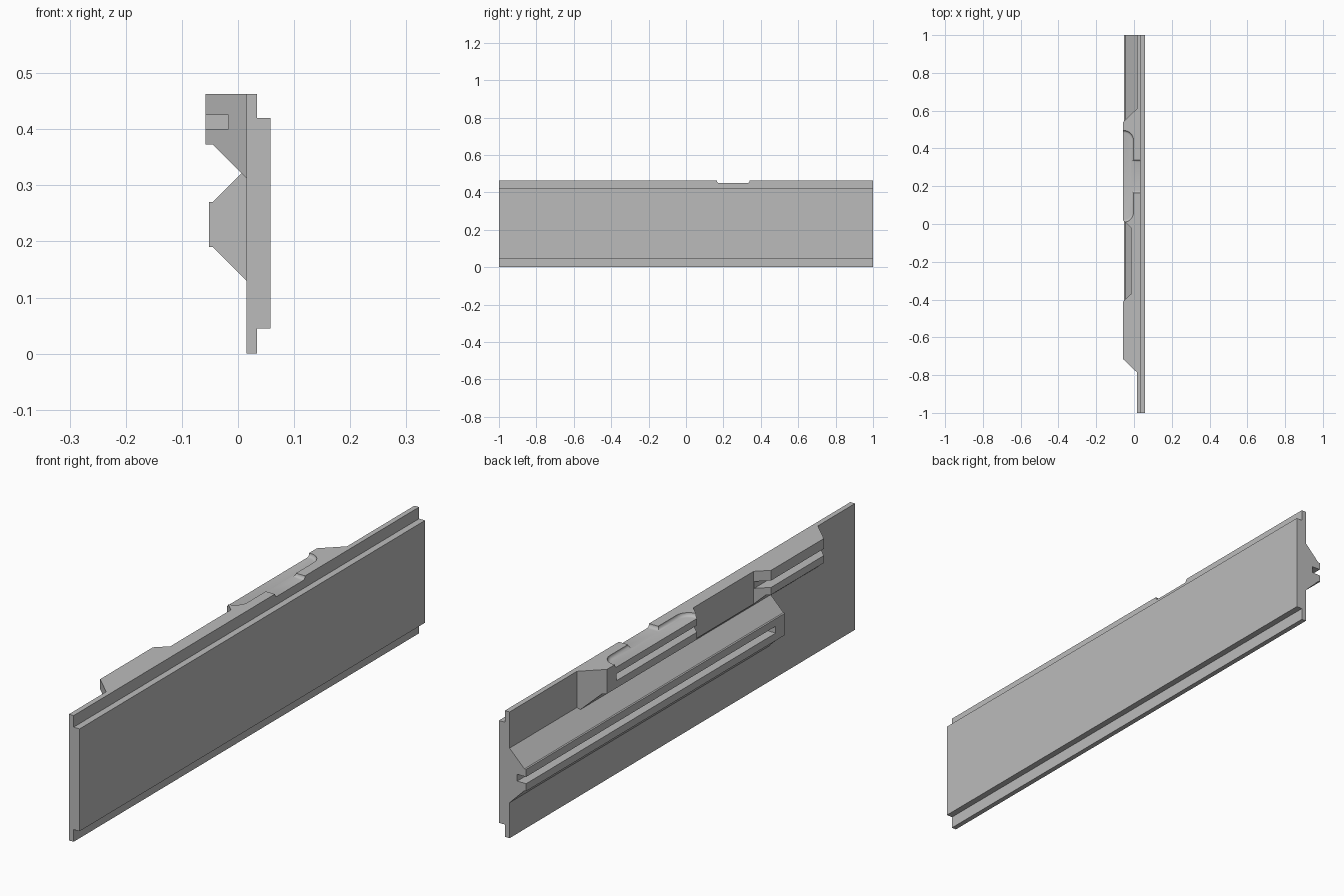
import bpy, bmesh, math
from mathutils import Vector

cube = bpy.data.objects.get("Cube")
if cube:
    bpy.data.objects.remove(cube, do_unlink=True)

grey = bpy.data.materials.new("plain_grey")
grey.use_nodes = True
grey.diffuse_color = (0.5, 0.5, 0.5, 1)
grey.node_tree.nodes["Principled BSDF"].inputs["Base Color"].default_value = (0.5, 0.5, 0.5, 1)

FACE = 0.015      # panel surface that carries the rails
TOP = 0.4625


def prism(name, outline, axis, start, end, fillet=0):
    """Extrude an outline: (x, z) along y, or (x, y) along z."""
    def place(a, b, t):
        return (a, t, b) if axis == "y" else (a, b, t)
    bm = bmesh.new()
    face = bm.faces.new([bm.verts.new(place(a, b, start)) for a, b in outline])
    rim = list(face.edges)
    moved = bmesh.ops.extrude_face_region(bm, geom=[face], use_keep_orig=True)["geom"]
    shift = Vector(place(0, 0, end - start))
    bmesh.ops.translate(bm, vec=shift, verts=[v for v in moved if isinstance(v, bmesh.types.BMVert)])
    bmesh.ops.recalc_face_normals(bm, faces=bm.faces)
    if fillet:
        bmesh.ops.bevel(bm, geom=rim, offset=fillet, segments=4, profile=0.5, affect="EDGES")
        bmesh.ops.recalc_face_normals(bm, faces=bm.faces)
    mesh = bpy.data.meshes.new(name)
    bm.to_mesh(mesh)
    bm.free()
    mesh.materials.append(grey)
    obj = bpy.data.objects.new(name, mesh)
    bpy.context.collection.objects.link(obj)
    return obj


def rect(a0, b0, a1, b1):
    return [(a0, b0), (a1, b0), (a1, b1), (a0, b1)]


def combine(obj, operation, *tools):
    for tool in tools:
        mod = obj.modifiers.new(tool.name, "BOOLEAN")
        mod.operation, mod.solver, mod.object = operation, "EXACT", tool
    bpy.context.view_layer.update()
    baked = bpy.data.meshes.new_from_object(obj.evaluated_get(bpy.context.evaluated_depsgraph_get()))
    obj.modifiers.clear()
    obj.data = baked
    baked.materials.clear()
    baked.materials.append(grey)
    for p in baked.polygons:
        p.material_index = 0


# Stepped panel: full-height tongue board and the thicker outer board
tongue_board = prism("tongue_board", rect(FACE, 0, 0.034, TOP), "y", -1, 1)
outer_board = prism("outer_board", rect(0.034, 0.045, 0.058, 0.42), "y", -1, 1)

# Lower rail with sloped flanks and a slot that stops short of one end
lower_rail = prism("lower_rail", [
    (FACE, 0.13), (-0.045, 0.19), (-0.052, 0.19), (-0.052, 0.27), (-0.045, 0.27), (FACE, 0.33),
], "y", -0.5, 1)
rail_slot = prism("rail_slot", rect(-0.1, 0.2175, -0.016, 0.2425), "y", -0.445, 1.1)
combine(lower_rail, "DIFFERENCE", rail_slot)

# Upper block: undercut profile intersected with a plan that has tapered ends and a pocket
upper_block = prism("upper_block", [
    (FACE, TOP), (-0.1, TOP), (-0.1, 0.373), (-0.045, 0.373), (FACE, 0.313),
], "y", -0.9, 0.9)
plan = prism("block_plan", [
    (0.05, -0.785), (FACE, -0.785), (-0.058, -0.715), (-0.058, -0.41), (-0.015, -0.37),
    (-0.015, -0.02), (-0.058, 0.02), (-0.058, 0.54), (FACE, 0.61), (0.05, 0.61),
], "z", 0.2, 0.6)
combine(upper_block, "INTERSECT", plan)
block_slot = prism("block_slot", rect(-0.1, 0.4, -0.0165, 0.425), "y", -0.9, 0.484)

# T-shaped recess in the top, with rounded shoulders and a filleted floor
MID, HALF, NECK, R = 0.2525, 0.2425, 0.0875, 0.05
shoulder = [(-0.003 - R + R * math.sin(i * math.pi / 16), HALF - R + R * math.cos(i * math.pi / 16))
            for i in range(9)]
half = [(-0.15, HALF)] + shoulder + [(-0.003, NECK), (0.1, NECK)]
outline = [(x, MID + y) for x, y in half] + [(x, MID - y) for x, y in reversed(half)]
recess = prism("top_recess", outline, "z", 0.45, 0.5, fillet=0.0122)
combine(upper_block, "DIFFERENCE", block_slot, recess)
combine(tongue_board, "DIFFERENCE", recess)

for helper in (rail_slot, plan, block_slot, recess):
    bpy.data.objects.remove(helper, do_unlink=True)

# Smooth only the rounded recess walls
bpy.ops.object.select_all(action="DESELECT")
for obj in (upper_block, tongue_board):
    obj.select_set(True)
bpy.context.view_layer.objects.active = upper_block
bpy.ops.object.shade_smooth_by_angle(angle=math.radians(30))
